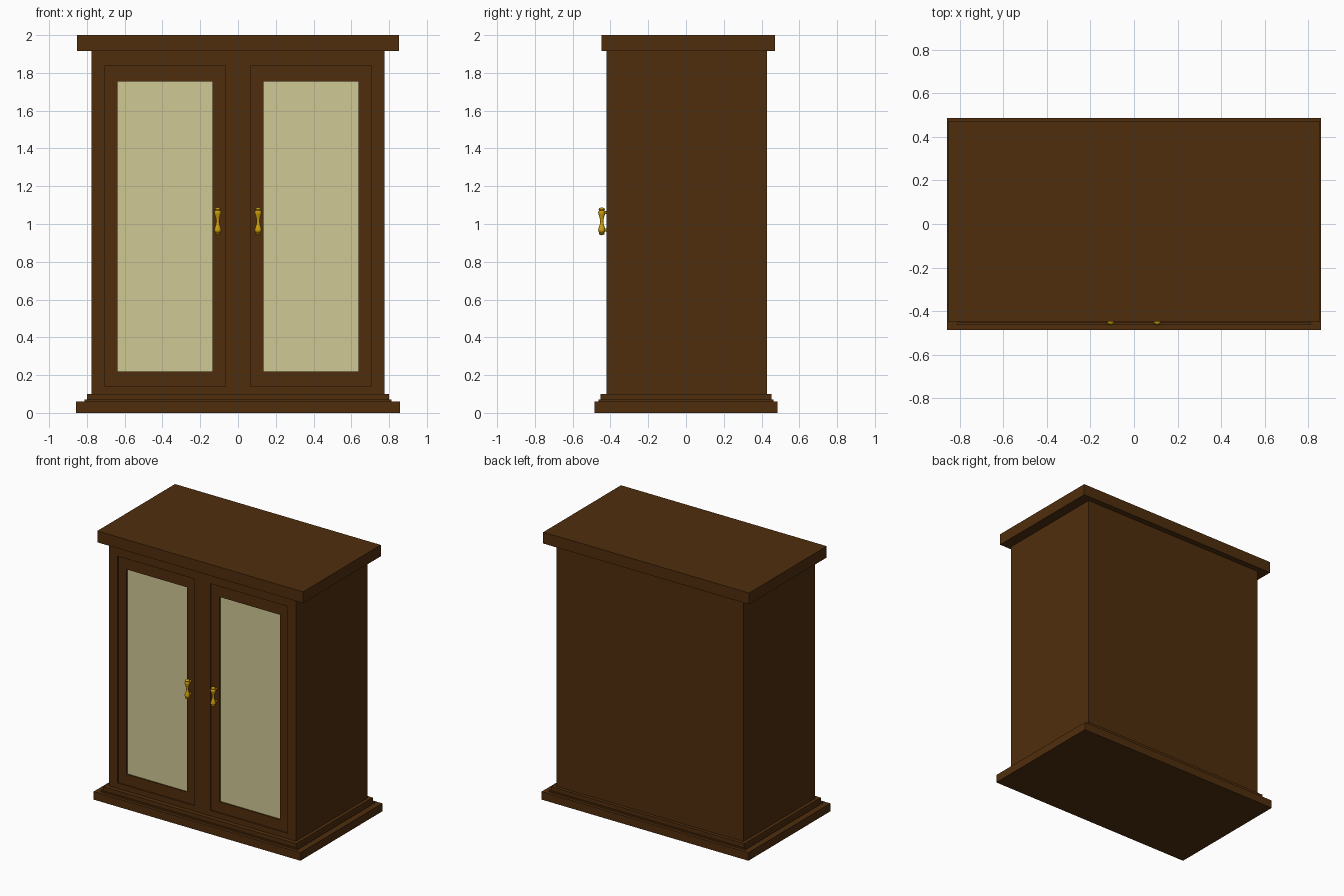
import bpy, bmesh, math
from mathutils import Matrix, Vector

cube = bpy.data.objects.get("Cube")
if cube:
    bpy.data.objects.remove(cube, do_unlink=True)


def material(name, rgb):
    m = bpy.data.materials.new(name)
    m.use_nodes = True
    m.diffuse_color = (*rgb, 1)
    m.node_tree.nodes["Principled BSDF"].inputs["Base Color"].default_value = (*rgb, 1)
    return m


wood = material("dark wood", (0.08, 0.027, 0.004))
cream = material("cream panel", (0.63, 0.58, 0.3))
gold = material("gold", (0.62, 0.34, 0.004))


def finish(name, bm, mat):
    mesh = bpy.data.meshes.new(name)
    bm.to_mesh(mesh)
    bm.free()
    mesh.materials.append(mat)
    obj = bpy.data.objects.new(name, mesh)
    bpy.context.collection.objects.link(obj)
    return obj


def add_box(bm, x, y, z):
    size = [b - a for a, b in (x, y, z)]
    centre = [(a + b) / 2 for a, b in (x, y, z)]
    bmesh.ops.create_cube(bm, size=1, matrix=Matrix.Translation(centre) @ Matrix.Diagonal((*size, 1)))


def box(name, x, y, z, mat=wood):
    bm = bmesh.new()
    add_box(bm, x, y, z)
    return finish(name, bm, mat)


def frame(name, x, y, z, inner_x, inner_z):
    """Two upright stiles joined by a top and a bottom rail."""
    bm = bmesh.new()
    add_box(bm, (x[0], inner_x[0]), y, z)
    add_box(bm, (inner_x[1], x[1]), y, z)
    add_box(bm, inner_x, y, (z[0], inner_z[0]))
    add_box(bm, inner_x, y, (inner_z[1], z[1]))
    return finish(name, bm, wood)


# Stepped base and top slab
box("base_plinth", (-0.857, 0.857), (-0.485, 0.485), (0, 0.06))
box("base_step", (-0.812, 0.812), (-0.462, 0.462), (0.06, 0.07))
box("base_moulding", (-0.8, 0.8), (-0.453, 0.453), (0.07, 0.1))
box("top_slab", (-0.853, 0.853), (-0.448, 0.472), (1.915, 2.0))

# Cabinet body with a raised face frame around both door openings
FRONT, BACKING = -0.42, -0.39
DOOR_X, DOOR_Z = (0.065, 0.705), (0.14, 1.84)
PANE_X, PANE_Z = (0.135, 0.637), (0.22, 1.755)
box("cabinet_body", (-0.775, 0.775), (BACKING, 0.428), (0.1, 1.915))
frame("face_frame", (-0.775, 0.775), (FRONT, BACKING), (0.1, 1.915),
      (-DOOR_X[1], DOOR_X[1]), DOOR_Z)
box("centre_stile", (-DOOR_X[0], DOOR_X[0]), (FRONT, BACKING), DOOR_Z)


def handle(name, x):
    """Turned pull with a knob at each end and a narrow waist."""
    half = [(0.0, 0.008), (0.018, 0.011), (0.034, 0.016), (0.046, 0.019),
            (0.054, 0.018), (0.058, 0.013), (0.064, 0.016), (0.07, 0.013), (0.074, 0.0)]
    profile = [(-h, r) for h, r in reversed(half[1:])] + half
    bm = bmesh.new()
    verts = [bm.verts.new((r, 0, h)) for h, r in profile]
    edges = [bm.edges.new(pair) for pair in zip(verts, verts[1:])]
    bmesh.ops.spin(bm, geom=verts + edges, cent=(0, 0, 0), axis=(0, 0, 1),
                   angle=math.tau, steps=16)
    bmesh.ops.remove_doubles(bm, verts=bm.verts, dist=0.0005)
    # Short posts fixing the pull to the door
    for z in (-0.046, 0.046):
        bmesh.ops.create_cone(bm, cap_ends=True, segments=12, radius1=0.008, radius2=0.008, depth=0.04,
                              matrix=Matrix.Translation((0, 0.02, z)) @ Matrix.Rotation(math.pi / 2, 4, "X"))
    bmesh.ops.recalc_face_normals(bm, faces=bm.faces)
    bmesh.ops.translate(bm, verts=bm.verts, vec=Vector((x, -0.446, 1.014)))
    obj = finish(name, bm, gold)
    bpy.ops.object.select_all(action="DESELECT")
    bpy.context.view_layer.objects.active = obj
    obj.select_set(True)
    bpy.ops.object.shade_smooth_by_angle(angle=math.radians(50))


# Recessed doors, panes and pulls
for side, sign in (("left", 1), ("right", -1)):
    door_x = sorted(sign * v for v in DOOR_X)
    pane_x = sorted(sign * v for v in PANE_X)
    frame(side + "_door", door_x, (FRONT + 0.01, BACKING), DOOR_Z, pane_x, PANE_Z)
    box(side + "_pane", pane_x, (FRONT + 0.02, BACKING), PANE_Z, cream)
    handle(side + "_handle", sign * 0.107)
